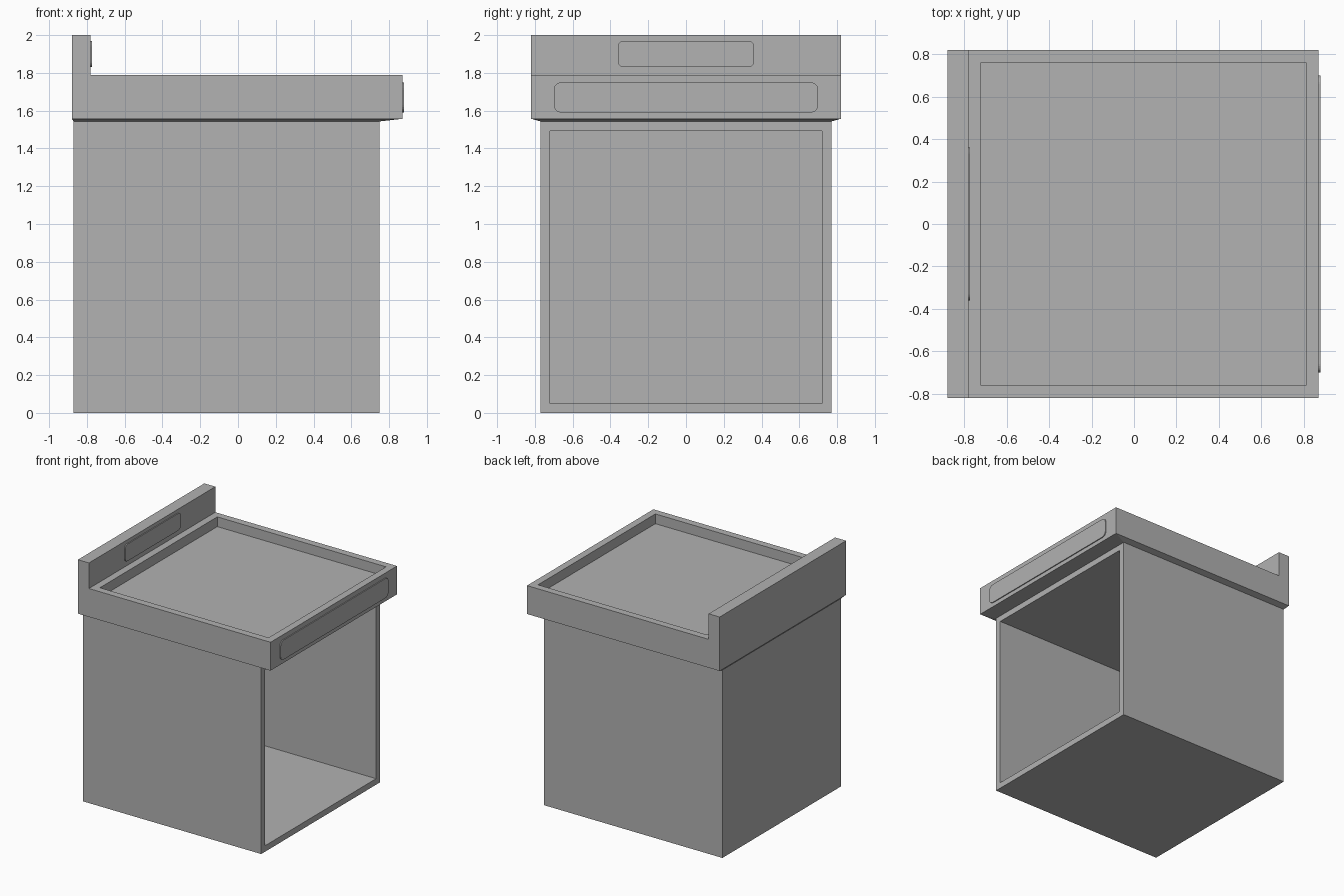
import bpy, bmesh
from mathutils import Vector

cube = bpy.data.objects.get("Cube")
if cube:
    bpy.data.objects.remove(cube, do_unlink=True)

# Single grey paint
GREY = (0.445, 0.445, 0.445, 1)
paint = bpy.data.materials.new("plain grey")
paint.use_nodes = True
paint.diffuse_color = GREY
paint.node_tree.nodes["Principled BSDF"].inputs["Base Color"].default_value = GREY


def box(lo, hi):
    """New bmesh holding one box between two corners."""
    bm = bmesh.new()
    lo, hi = Vector(lo), Vector(hi)
    for v in bmesh.ops.create_cube(bm, size=1)["verts"]:
        v.co = Vector([lo[i] + (hi[i] - lo[i]) * (v.co[i] + 0.5) for i in range(3)])
    bm.normal_update()
    return bm


def facing(bm, direction):
    """Faces pointing along a direction."""
    return [f for f in bm.faces if f.normal.dot(Vector(direction)) > 0.99]


def extrude(bm, face, offset):
    """Extrude one face by an offset, returning the moved vertices."""
    new = bmesh.ops.extrude_face_region(bm, geom=[face])["geom"]
    verts = [g for g in new if isinstance(g, bmesh.types.BMVert)]
    if face.is_valid:
        bm.faces.remove(face)
    bmesh.ops.translate(bm, verts=verts, vec=offset)
    bm.normal_update()
    return verts


def finish(name, bm):
    bmesh.ops.recalc_face_normals(bm, faces=bm.faces)
    mesh = bpy.data.meshes.new(name)
    bm.to_mesh(mesh)
    bm.free()
    mesh.materials.append(paint)
    obj = bpy.data.objects.new(name, mesh)
    bpy.context.collection.objects.link(obj)
    return obj


# Cabinet body, hollowed from its open +x side
X0, X1, Y, SEAM = -0.87, 0.75, 0.77, 1.543
bm = box((X0, -Y, 0), (X1, Y, SEAM))
opening = facing(bm, (1, 0, 0))[0]
bmesh.ops.inset_individual(bm, faces=[opening], thickness=0.07)
extrude(bm, opening, (-1.55, 0, 0))
finish("cabinet_body", bm)

# Worktop: tapered underside, raised ledge at -x, sunken tray
LEDGE, TOP = -0.78, 1.79
bm = box((-0.88, -0.82, 1.557), (0.87, 0.82, TOP))
for v in extrude(bm, facing(bm, (0, 0, -1))[0], (0, 0, 0)):
    v.co = (X0 if v.co.x < 0 else X1, Y if v.co.y > 0 else -Y, SEAM)
bm.normal_update()
tops = facing(bm, (0, 0, 1))
bmesh.ops.bisect_plane(bm, geom=tops + list(tops[0].edges) + list(tops[0].verts),
                       plane_co=(LEDGE, 0, 0), plane_no=(1, 0, 0))
bm.normal_update()
ledge, tray = sorted(facing(bm, (0, 0, 1)), key=lambda f: f.calc_center_median().x)
extrude(bm, ledge, (0, 0, 2 - TOP))
bmesh.ops.inset_individual(bm, faces=[tray], thickness=0.083)
extrude(bm, tray, (0, 0, -0.08))
finish("worktop", bm)


# Thin rounded plates on the worktop edge and the ledge
def plate(name, x, half_width, z0, z1, radius):
    bm = box((x, -half_width, z0), (x + 0.008, half_width, z1))
    edges = [e for e in bm.edges if abs(e.verts[0].co.x - e.verts[1].co.x) > 0.001]
    bmesh.ops.bevel(bm, geom=edges, offset=radius, segments=6, profile=0.5, affect='EDGES')
    finish(name, bm)


plate("edge_plate", 0.87, 0.70, 1.59, 1.75, 0.04)
plate("ledge_plate", LEDGE, 0.36, 1.83, 1.97, 0.03)
